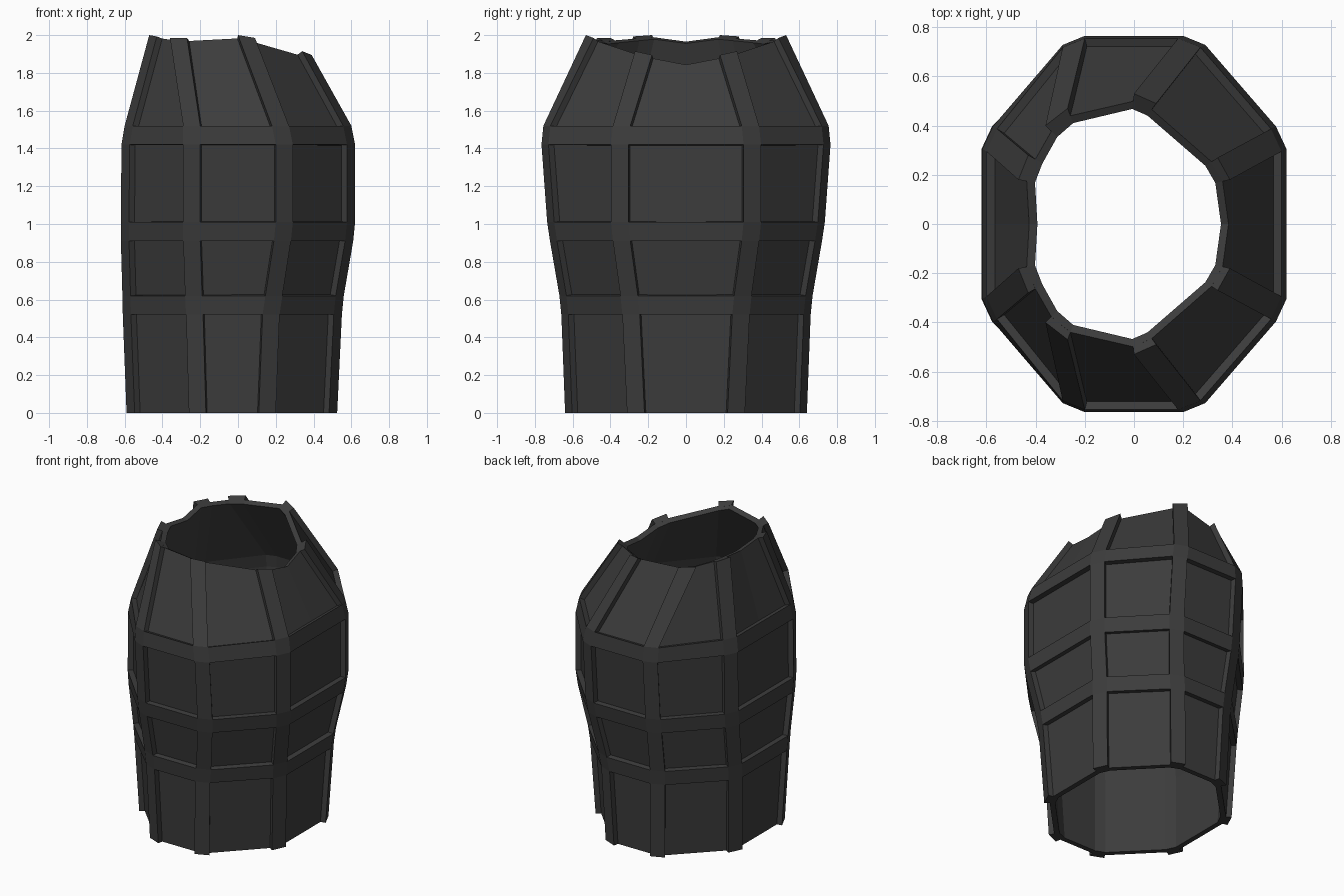
import bpy, bmesh

if "Cube" in bpy.data.objects:
    bpy.data.objects.remove(bpy.data.objects["Cube"])

# Levels: z, right x, left x, half depth, side flat half width, front flat right x, front flat left x
LEVELS = [
    (0.00, 0.525, -0.59, 0.64, 0.22, 0.11, -0.17),
    (0.52, 0.55, -0.61, 0.66, 0.245, 0.13, -0.185),
    (0.62, 0.56, -0.612, 0.67, 0.255, 0.145, -0.19),
    (0.91, 0.61, -0.62, 0.72, 0.295, 0.19, -0.20),
    (1.01, 0.62, -0.62, 0.735, 0.305, 0.20, -0.20),
    (1.42, 0.62, -0.617, 0.765, 0.305, 0.20, -0.20),
    (1.52, 0.60, -0.60, 0.755, 0.295, 0.18, -0.20),
]
# Uneven top rim, half of it, from right to left
TOP = [(0.415, 0, 1.86), (0.39, 0.18, 1.895), (0.34, 0.27, 1.915), (0.09, 0.49, 1.985),
       (0.0, 0.53, 2.0), (-0.27, 0.47, 1.985), (-0.36, 0.40, 1.985), (-0.43, 0.28, 1.993),
       (-0.47, 0.18, 2.0), (-0.46, 0, 1.975)]


def half_ring(z, xr, xl, y, s, fr, fl):
    pts = [(xr, 0), (xr, s), (xr - 0.043, s + 0.092), (fr + 0.09, y - 0.037), (fr, y),
           (fl, y), (fl - 0.09, y - 0.037), (xl + 0.043, s + 0.092), (xl, s), (xl, 0)]
    return [(px, py, z) for px, py in pts]


def full_ring(half):
    return half + [(x, -y, z) for x, y, z in half[-2:0:-1]]


rings = [full_ring(half_ring(*lv)) for lv in LEVELS] + [full_ring(TOP)]
N = len(rings[0])
RIB_COLUMNS = {1, 3, 5, 7, 10, 12, 14, 16}
BAND_ROWS = {1, 3, 5}

mat = bpy.data.materials.new("dark_grey")
mat.diffuse_color = (0.045, 0.045, 0.045, 1)
mat.use_nodes = True
mat.node_tree.nodes["Principled BSDF"].inputs["Base Color"].default_value = mat.diffuse_color


def make_shell(name, keep, outer, inner):
    """Closed shell from the chosen grid cells, between two depths below the surface."""
    bm = bmesh.new()
    grid = [[bm.verts.new(p) for p in ring] for ring in rings]
    cells = {}
    for r in range(len(grid) - 1):
        for i in range(N):
            j = (i + 1) % N
            cells[r, i] = bm.faces.new((grid[r][i], grid[r][j], grid[r + 1][j], grid[r + 1][i]))
    bm.normal_update()
    shift = {v: v.normal * v.calc_shell_factor() for v in bm.verts}
    for v in grid[0]:
        shift[v].z = 0
    bmesh.ops.delete(bm, geom=[f for k, f in cells.items() if not keep(*k)], context='FACES_ONLY')
    bmesh.ops.delete(bm, geom=[e for e in bm.edges if not e.link_faces], context='EDGES')
    faces = list(bm.faces)
    rim = [lp for f in faces for lp in f.loops if lp.edge.is_boundary]
    rim = [(lp.vert, lp.link_loop_next.vert) for lp in rim]
    base = list(bm.verts)
    back = {v: bm.verts.new(v.co - shift[v] * inner) for v in base}
    for v in base:
        v.co -= shift[v] * outer
    for f in faces:
        bm.faces.new([back[v] for v in reversed(f.verts)])
    for a, b in rim:
        bm.faces.new((b, a, back[a], back[b]))
    bmesh.ops.recalc_face_normals(bm, faces=bm.faces)
    me = bpy.data.meshes.new(name)
    bm.to_mesh(me)
    bm.free()
    me.materials.append(mat)
    ob = bpy.data.objects.new(name, me)
    bpy.context.collection.objects.link(ob)
    return ob


# Recessed tube wall, and the raised lattice of ribs and bands
make_shell("tube_wall", lambda r, i: True, 0.035, 0.07)
make_shell("rib_lattice", lambda r, i: i in RIB_COLUMNS or r in BAND_ROWS, 0.0, 0.042)
